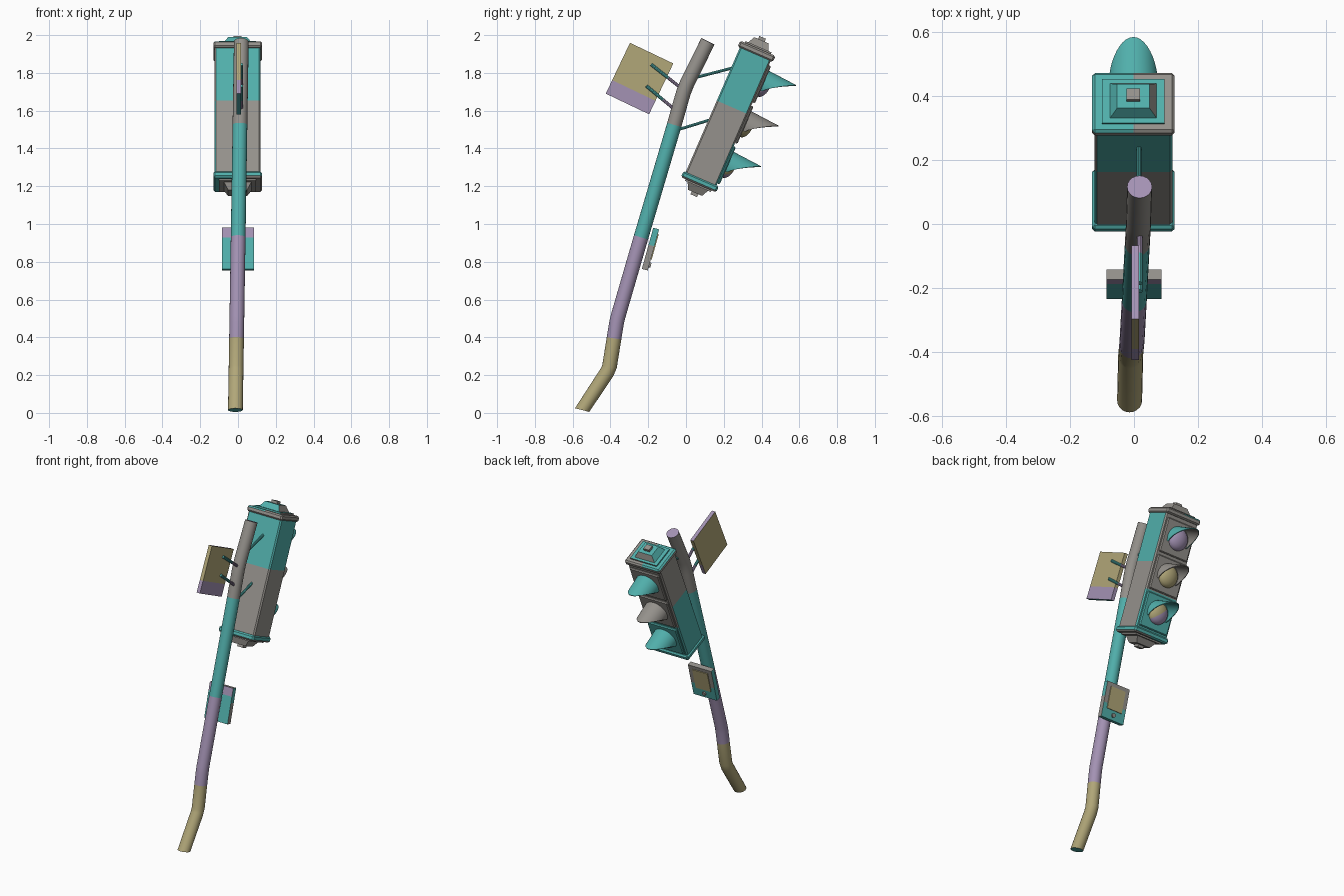
import bpy, bmesh, math
from mathutils import Matrix, Vector

if "Cube" in bpy.data.objects:
    bpy.data.objects.remove(bpy.data.objects["Cube"])

# ---- flat colours
COLOURS = [("teal", (0.082, 0.43, 0.41)), ("warm_grey", (0.30, 0.285, 0.262)),
           ("khaki", (0.44, 0.385, 0.19)), ("lilac", (0.37, 0.29, 0.455))]
MATS = []
for n, c in COLOURS:
    m = bpy.data.materials.new(n)
    m.diffuse_color = (*c, 1)
    m.use_nodes = True
    m.node_tree.nodes["Principled BSDF"].inputs["Base Color"].default_value = m.diffuse_color
    MATS.append(m)
TEAL, GREY, KHAKI, LILAC = range(4)


def tilt(deg, x, y, z):
    """Local frame leaning towards +y."""
    return Matrix.Translation((x, y, z)) @ Matrix.Rotation(math.radians(-deg), 4, 'X')


def finish(name, bm, rule, M=Matrix(), recalc=True):
    """Colour faces by a rule in local space, then place the part."""
    if recalc:
        bmesh.ops.recalc_face_normals(bm, faces=bm.faces)
    bm.normal_update()
    for f in bm.faces:
        f.material_index = rule(f.calc_center_median(), f.normal) if callable(rule) else rule
    bm.transform(M)
    me = bpy.data.meshes.new(name)
    bm.to_mesh(me)
    bm.free()
    for m in MATS:
        me.materials.append(m)
    me.polygons.foreach_set("use_smooth", [True] * len(me.polygons))
    me.set_sharp_from_angle(angle=math.radians(30))
    ob = bpy.data.objects.new(name, me)
    bpy.context.collection.objects.link(ob)
    return ob


def box(name, size, centre, rule, M=Matrix(), bevel=0, taper=1, cuts=()):
    """Box, optionally narrowed at the end away from the origin, bevelled, cut along z."""
    bm = bmesh.new()
    bmesh.ops.create_cube(bm, size=1)
    end = 1 if centre[2] >= 0 else -1
    for v in bm.verts:
        k = taper if v.co.z * end > 0 else 1
        v.co = Vector((v.co.x * size[0] * k, v.co.y * size[1] * k, v.co.z * size[2])) + Vector(centre)
    if bevel:
        bmesh.ops.bevel(bm, geom=bm.edges[:], offset=bevel, segments=1, affect='EDGES')
    for axis_z in cuts:
        bmesh.ops.bisect_plane(bm, geom=bm.verts[:] + bm.edges[:] + bm.faces[:],
                               plane_co=(0, 0, axis_z), plane_no=(0, 0, 1))
    return finish(name, bm, rule, M)


def split_x(bm):
    bmesh.ops.bisect_plane(bm, geom=bm.verts[:] + bm.edges[:] + bm.faces[:],
                           plane_co=(0, 0, 0), plane_no=(1, 0, 0))


def tube(name, pts, r, rule, sides=20, first=None):
    """Sweep a circle along points."""
    pts = [Vector(p) for p in pts]
    bm = bmesh.new()
    rings = []
    for i, p in enumerate(pts):
        t = (pts[min(i + 1, len(pts) - 1)] - pts[max(i - 1, 0)]).normalized()
        if i == 0 and first:
            t = Vector(first).normalized()
        a = (Vector((1, 0, 0)) - t * t.x).normalized()
        b = t.cross(a)
        rings.append([bm.verts.new(p + r * (a * math.cos(w) + b * math.sin(w)))
                      for w in (2 * math.pi * k / sides for k in range(sides))])
    for q, s in zip(rings, rings[1:]):
        for k in range(sides):
            j = (k + 1) % sides
            bm.faces.new((q[k], q[j], s[j], s[k]))
    bm.faces.new(rings[0])
    bm.faces.new(rings[-1])
    return finish(name, bm, rule)


# ---- bent pole, coloured in bands with different end caps
PATH = [(-0.55, 0.015), (-0.418, 0.215), (-0.405, 0.245), (-0.381, 0.395), (-0.368, 0.475),
        (-0.36, 0.51), (-0.238, 0.93), (-0.062, 1.525), (-0.024, 1.66), (-0.012, 1.70),
        (0.006, 1.745), (0.116, 1.967)]


def pole_rule(c, n):
    if len([1]) and c.z < 0.03:
        return TEAL
    if c.z > 1.95:
        return LILAC
    return KHAKI if c.z < 0.395 else LILAC if c.z < 0.93 else TEAL if c.z < 1.525 else GREY


tube("pole", [(-0.014 + 0.016 * z, y, z) for y, z in PATH], 0.039, pole_rule, 20, (0, 0.25, 0.97))

# ---- signal housing
H = tilt(23.5, -0.002, 0.2235, 1.569)


def body_rule(c, n):
    if n.y > 0.5:
        return GREY if c.z > -0.12 else TEAL
    if n.x < -0.5:
        return GREY if c.z > 0.053 else TEAL
    return TEAL if c.z > 0.053 else GREY


box("signal_body", (0.244, 0.178, 0.74), (0, 0, 0), body_rule, H, 0.008, cuts=(0.053, -0.12))


def top_rule(c, n):
    return TEAL if c.x < 0 and n.z > 0.3 else GREY


def bottom_rule(c, n):
    return GREY if n.z < -0.3 and c.x > 0 else TEAL


# stepped end caps, mirrored top and bottom
for s, label, rule in ((1, "top", top_rule), (-1, "bottom", bottom_rule)):
    for half in (-1, 1):
        bm = bmesh.new()
        bmesh.ops.create_cube(bm, size=1)
        for v in bm.verts:
            v.co = Vector((v.co.x * 0.258, v.co.y * 0.204, v.co.z * 0.036 + s * 0.376))
        bmesh.ops.bevel(bm, geom=bm.edges[:], offset=0.009, segments=1, affect='EDGES')
        split_x(bm)
        if half == 1:
            finish(label + "_cap", bm, rule, H)
        else:
            bm.free()
    side = (lambda c, n: GREY if n.x > 0.2 or n.y > 0.5 else TEAL) if s > 0 else GREY
    box(label + "_cap_step", (0.195, 0.15, 0.01), (0, 0, s * 0.398), side, H)
    box(label + "_vent", (0.155, 0.125, 0.045), (0, 0, s * 0.418), side, H, taper=0.65)
    box(label + "_bolt", (0.042, 0.038, 0.018), (0, 0, s * 0.448), GREY, H)

# ---- three lamps: door frame, lens and pointed hood
LAMPS = [("top", 0.228, GREY, LILAC, TEAL, GREY),
         ("middle", -0.006, GREY, KHAKI, GREY, GREY),
         ("bottom", -0.24, TEAL, None, TEAL, TEAL)]
for label, u, door, lens, hood, inner in LAMPS:
    box(label + "_door", (0.216, 0.016, 0.216), (0, 0.094, 0), door,
        H @ Matrix.Translation((0, 0, u)), 0.006)
    # domed lens
    bm = bmesh.new()
    bmesh.ops.create_uvsphere(bm, u_segments=24, v_segments=12, radius=0.069)
    bmesh.ops.bisect_plane(bm, geom=bm.verts[:] + bm.edges[:] + bm.faces[:],
                           plane_co=(0, 0, 0), plane_no=(0, 0, 1), clear_inner=True)
    bm.transform(Matrix.Translation((0, 0.1, 0)) @ Matrix.Rotation(-math.pi / 2, 4, 'X')
                 @ Matrix.Diagonal((1, 1, 0.6, 1)))
    rule = lens if lens is not None else (lambda c, n: KHAKI if c.x + c.z > 0 else LILAC)
    finish(label + "_lens", bm, rule, H @ Matrix.Translation((0, 0, u)), False)
    # hood shell: long at the top, running out at the sides
    bm = bmesh.new()
    N, T = 24, 0.005
    rows = []
    for k in range(N + 1):
        w = math.radians(-115 + 230 * k / N)
        reach = 0.012 + 0.152 * max(0, math.cos(w * 0.78)) ** 1.3
        row = []
        for r, d in ((0.08, 0), (0.08 - 0.012 * reach / 0.164, reach),
                     (0.08 - T - 0.012 * reach / 0.164, reach), (0.08 - T, 0)):
            row.append(bm.verts.new((r * math.sin(w), 0.1 + d, r * math.cos(w))))
        rows.append(row)
    for a, b in zip(rows, rows[1:]):
        for j in range(4):
            i = (j + 1) % 4
            bm.faces.new((a[j], a[i], b[i], b[j]))
    bm.faces.new(rows[0])
    bm.faces.new(rows[-1])
    finish(label + "_hood", bm,
           lambda c, n: hood if n.x * c.x + n.z * c.z > 0 else inner,
           H @ Matrix.Translation((0, 0, u)))

# ---- rods holding the housing
for label, a, b in (("upper", (0.03, 1.77), (0.25, 1.827)), ("lower", (-0.06, 1.494), (0.13, 1.552))):
    tube(label + "_housing_rod", [(0.016, *a), (0.016, *b)], 0.008, TEAL, 10)

# ---- side sign with rods
S = tilt(25.5, 0.004, -0.246, 1.77)


def sign_rule(c, n):
    if n.z > 0.5:
        return LILAC
    if n.z < -0.5:
        return TEAL
    return LILAC if c.z < -0.07 and n.x > -0.5 else KHAKI


box("sign_plate", (0.024, 0.254, 0.298), (0, 0, 0), sign_rule, S, cuts=(-0.07,))
for label, a, b in (("upper", (-0.185, 1.845), (-0.02, 1.715)), ("lower", (-0.21, 1.731), (-0.05, 1.598))):
    mid = tuple(a[i] * 0.45 + b[i] * 0.55 for i in (0, 1))
    tube(label + "_sign_rod", [(0.018, *a), (0.018, *mid), (0.018, *b)], 0.009,
         lambda c, n, y=mid[0]: TEAL if c.y < y else LILAC, 10)

# ---- push button box on the pole
B = tilt(15.5, 0, -0.188, 0.867)


def button_rule(c, n):
    if n.y < -0.5:
        return LILAC if c.z > 0.06 else TEAL
    if n.x > 0.5:
        return TEAL if c.z > 0.02 else GREY
    if n.y > 0.5:
        return GREY if c.z > -0.02 else TEAL
    return GREY if n.z > 0.5 else TEAL


box("button_box", (0.172, 0.032, 0.226), (0, 0, 0), button_rule, B, cuts=(0.06, 0.02, -0.02))
box("button_panel", (0.112, 0.006, 0.14), (0, 0.018, 0.018), KHAKI, B)
bm = bmesh.new()
bmesh.ops.create_cone(bm, cap_ends=True, segments=16, radius1=0.013, radius2=0.013, depth=0.012)
bm.transform(Matrix.Translation((0, 0.019, -0.082)) @ Matrix.Rotation(math.pi / 2, 4, 'X'))
finish("push_button", bm, GREY, B)
